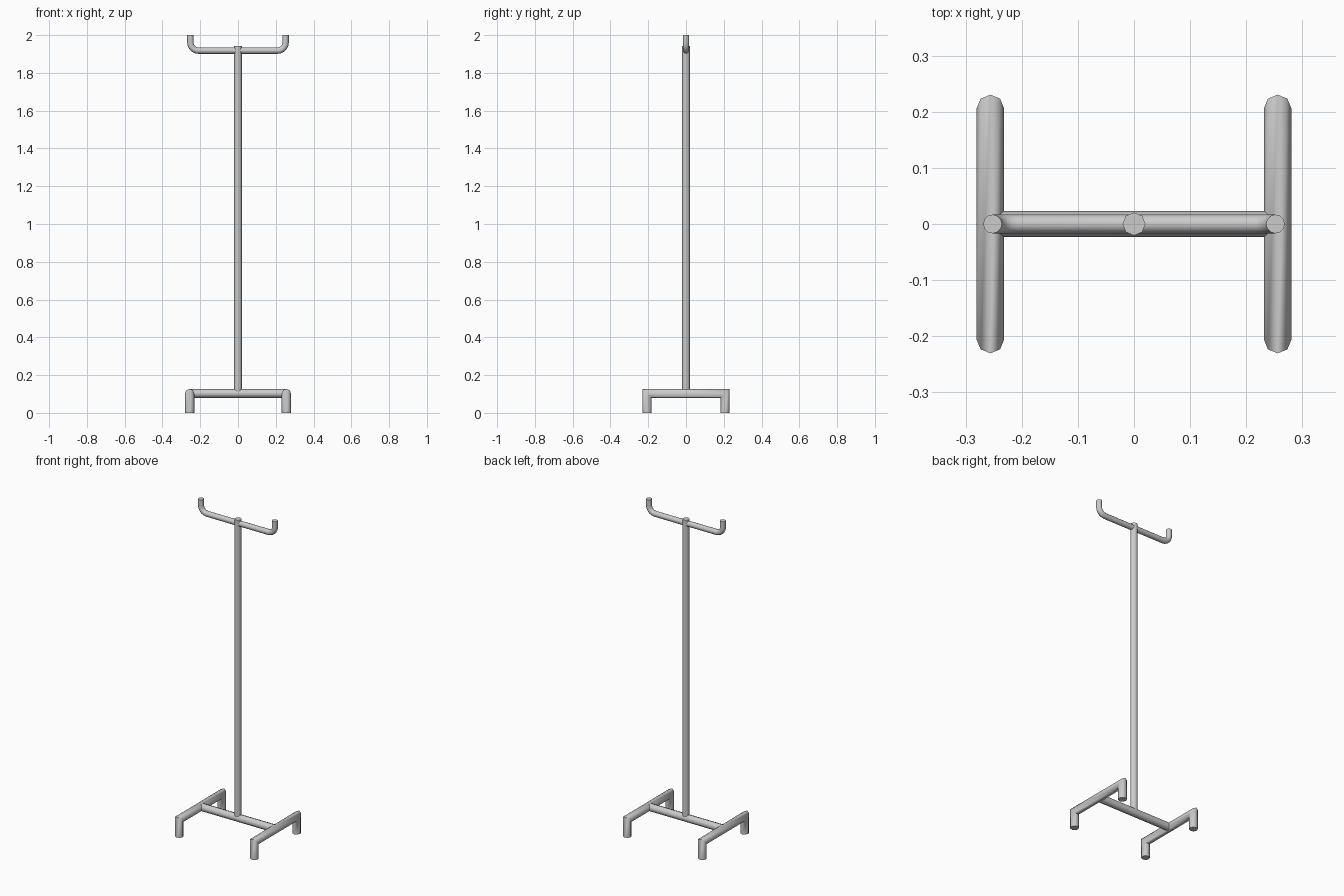
import bpy, bmesh, math
from mathutils import Vector

if "Cube" in bpy.data.objects:
    bpy.data.objects.remove(bpy.data.objects["Cube"])


def tube(name, path, radius, binormal, sides=8):
    """Sweep a regular polygon along a planar path with mitred corners."""
    pts = [Vector(p) for p in path]
    b = Vector(binormal)
    bm = bmesh.new()
    rings = []
    for i, p in enumerate(pts):
        d_in = (p - pts[i - 1]).normalized() if i > 0 else None
        d_out = (pts[i + 1] - p).normalized() if i < len(pts) - 1 else None
        d_in, d_out = d_in or d_out, d_out or d_in
        t = (d_in + d_out).normalized()
        n = b.cross(t) / t.dot(d_in)
        rings.append([bm.verts.new(p + radius * (math.cos(a) * n + math.sin(a) * b))
                      for a in (2 * math.pi * k / sides for k in range(sides))])
    for r0, r1 in zip(rings, rings[1:]):
        for k in range(sides):
            j = (k + 1) % sides
            bm.faces.new((r0[k], r0[j], r1[j], r1[k]))
    bm.faces.new(rings[0])
    bm.faces.new(rings[-1])
    bmesh.ops.recalc_face_normals(bm, faces=bm.faces)
    me = bpy.data.meshes.new(name)
    bm.to_mesh(me)
    bm.free()
    ob = bpy.data.objects.new(name, me)
    bpy.context.collection.objects.link(ob)
    bpy.ops.object.select_all(action='DESELECT')
    ob.select_set(True)
    bpy.context.view_layer.objects.active = ob
    bpy.ops.object.shade_smooth_by_angle(angle=math.radians(50))
    return ob


RAIL_X, LEG_Y, BASE_Z, BASE_R = 0.256, 0.206, 0.103, 0.0245

# Base: two bent foot rails joined by a crossbar
for side, x in (("left", -RAIL_X), ("right", RAIL_X)):
    tube(side + "_foot_rail",
         [(x, -LEG_Y, 0), (x, -LEG_Y, BASE_Z), (x, LEG_Y, BASE_Z), (x, LEG_Y, 0)],
         BASE_R, (1, 0, 0))
tube("base_crossbar", [(-RAIL_X, 0, BASE_Z), (RAIL_X, 0, BASE_Z)], 0.0235, (0, 1, 0))

# Upright pole
tube("pole", [(0, 0, BASE_Z), (0, 0, 1.943)], 0.0205, (0, 1, 0))

# Top bar with upturned ends
ARM_X, ARM_Z, BEND = 0.252, 1.918, 0.042
right = [(ARM_X - BEND + BEND * math.sin(a), 0, ARM_Z + BEND - BEND * math.cos(a))
         for a in (math.pi / 2 * k / 5 for k in range(6))] + [(ARM_X, 0, 2.0)]
left = [(-x, y, z) for x, y, z in reversed(right)]
tube("top_bar", left + right, 0.0168, (0, 1, 0), sides=12)
